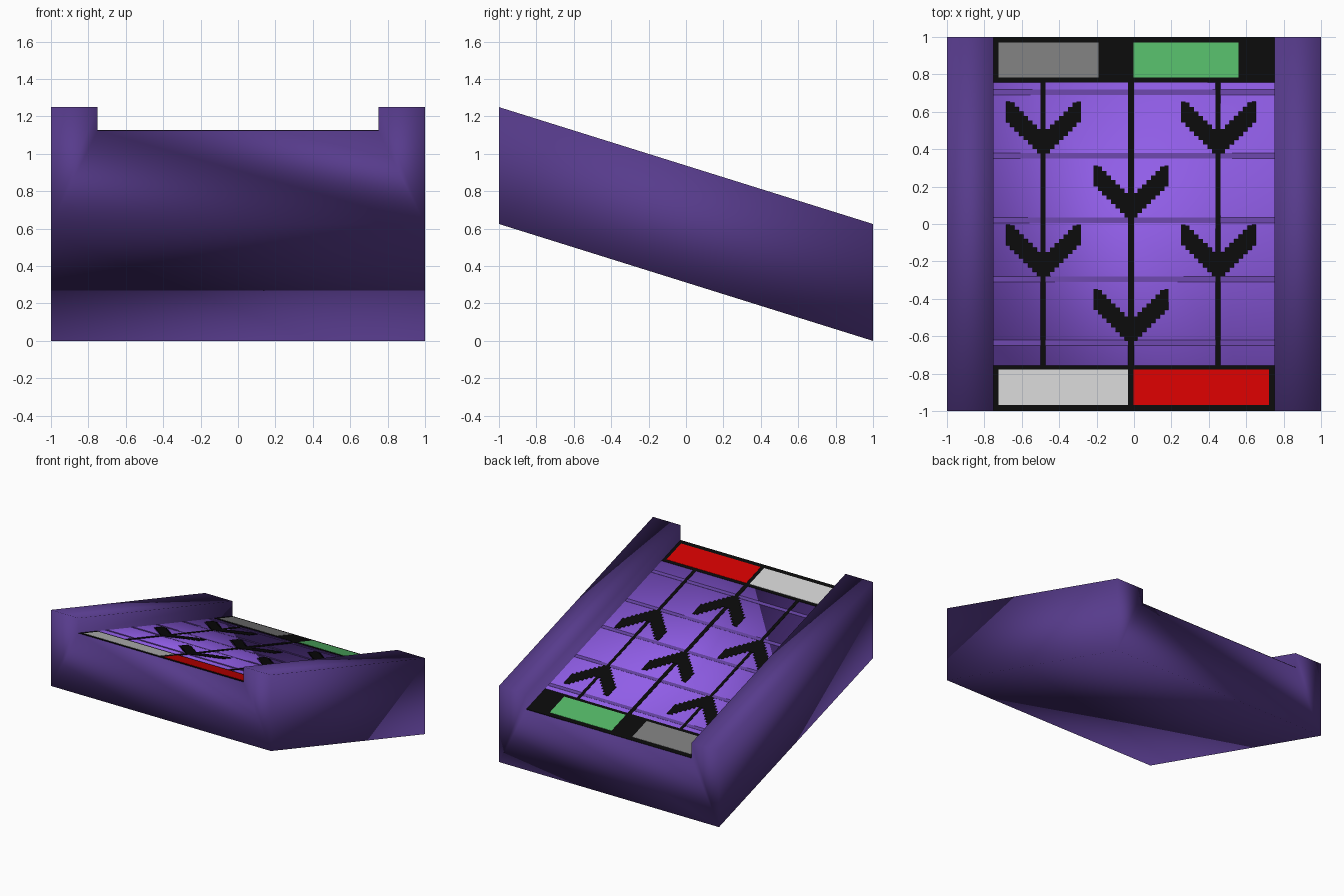
import bpy, bmesh

if "Cube" in bpy.data.objects:
    bpy.data.objects.remove(bpy.data.objects["Cube"])

SLOPE = -0.3125          # the whole shape is sheared down towards the back
DECK = 0.8125            # deck height at y = 0


def mat(name, rgb):
    m = bpy.data.materials.new(name)
    m.diffuse_color = (*rgb, 1)
    m.use_nodes = True
    m.node_tree.nodes["Principled BSDF"].inputs["Base Color"].default_value = m.diffuse_color
    return m


body_purple = mat("dark purple", (0.095, 0.044, 0.262))
deck_purple = mat("bright purple", (0.28, 0.11, 0.80))
seam_purple = mat("seam purple", (0.13, 0.055, 0.36))
black = mat("black", (0.003, 0.003, 0.003))
pale_grey = mat("pale grey", (0.60, 0.60, 0.60))
grey = mat("grey", (0.19, 0.19, 0.19))
green = mat("green", (0.085, 0.46, 0.13))
red = mat("red", (0.62, 0.0, 0.0))


def make_object(name, bm, *mats):
    me = bpy.data.meshes.new(name)
    bmesh.ops.recalc_face_normals(bm, faces=bm.faces)
    bm.to_mesh(me)
    bm.free()
    for m in mats:
        me.materials.append(m)
    ob = bpy.data.objects.new(name, me)
    bpy.context.collection.objects.link(ob)
    return ob


def plates(name, rects, material, lift):
    """Thin plates (x0, x1, y0, y1) lying on the sloping deck."""
    bm = bmesh.new()
    for x0, x1, y0, y1 in rects:
        pts = [(x0, y0), (x1, y0), (x1, y1), (x0, y1)]
        rings = [[bm.verts.new((x, y, DECK + SLOPE * y + h)) for x, y in pts]
                 for h in (-0.002, lift)]
        lo, hi = rings
        bm.faces.new(hi)
        bm.faces.new(lo[::-1])
        for i in range(4):
            j = (i + 1) % 4
            bm.faces.new((lo[i], lo[j], hi[j], hi[i]))
    return make_object(name, bm, material)


# Ramp body: U-shaped section swept along y, deck face in a second colour
profile = [(-1, 0), (1, 0), (1, 0.625), (0.75, 0.625), (0.75, 0.5),
           (-0.75, 0.5), (-0.75, 0.625), (-1, 0.625)]
bm = bmesh.new()
front, back = [[bm.verts.new((x, y, z + 0.3125 + SLOPE * y)) for x, z in profile]
               for y in (-1, 1)]
bm.faces.new(front)
bm.faces.new(back[::-1])
for i in range(8):
    j = (i + 1) % 8
    f = bm.faces.new((front[i], back[i], back[j], front[j]))
    f.material_index = 1 if i == 4 else 0
    f.smooth = True
for f in bm.faces:
    f.smooth = True
make_object("ramp_body", bm, body_purple, deck_purple)

# Cross seams on the deck
plates("cross_seams", [(-0.75, 0.75, y - 0.014, y + 0.014)
                       for y in (0.705, 0.365, 0.02, -0.295, -0.635)],
       seam_purple, 0.001)

# Lengthwise lines and the dark end strips
plates("lane_lines", [(x - w, x + w, -0.756, 0.757)
                      for x, w in ((-0.486, 0.013), (-0.016, 0.017), (0.45, 0.013))],
       black, 0.002)
plates("end_strips", [(-0.75, 0.75, 0.757, 1), (-0.75, 0.75, -1, -0.756)],
       black, 0.002)

# Stepped arrowheads pointing to the front, built from columns
STEP = 0.0237
columns = []
for cx, tip in ((-0.484, 0.377), (0.452, 0.377), (-0.016, 0.035),
                (-0.484, -0.28), (0.452, -0.28), (-0.016, -0.625)):
    for i in range(-8, 9):
        lo = max(0, abs(i) - 1) * STEP
        hi = min(0.277, lo + 0.13)
        x = cx + i * STEP
        columns.append((x - STEP / 2, x + STEP / 2, tip + lo, tip + hi))
plates("arrowheads", columns, black, 0.003)

# Coloured end panels
plates("back_grey_panel", [(-0.725, -0.19, 0.782, 0.97)], grey, 0.004)
plates("back_green_panel", [(-0.002, 0.56, 0.782, 0.97)], green, 0.004)
plates("front_grey_panel", [(-0.725, -0.033, -0.967, -0.778)], pale_grey, 0.004)
plates("front_red_panel", [(-0.002, 0.722, -0.967, -0.778)], red, 0.004)
